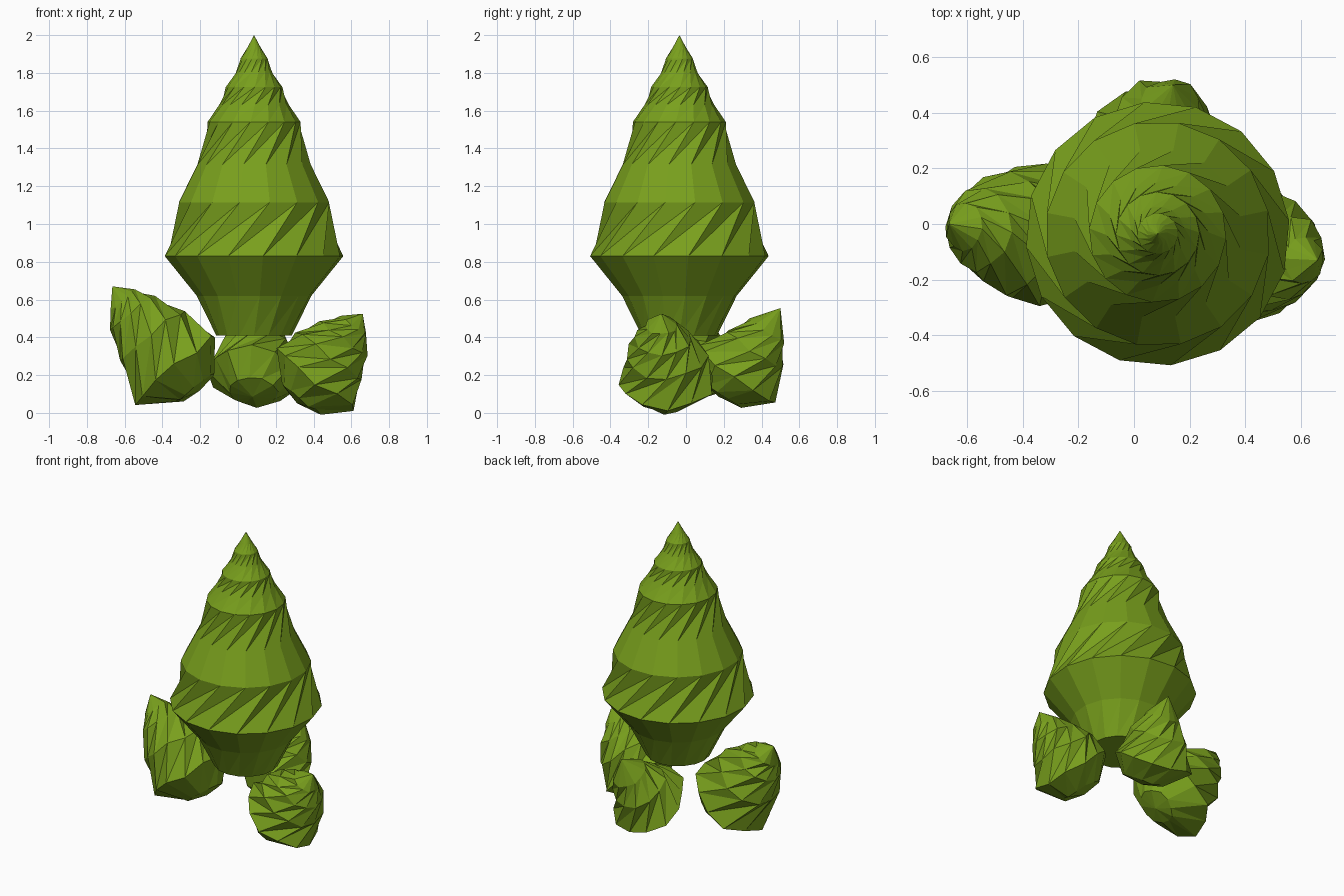
import bpy, bmesh, math, random
from mathutils import Vector

if "Cube" in bpy.data.objects:
    bpy.data.objects.remove(bpy.data.objects["Cube"])

random.seed(4)
green = bpy.data.materials.new("leaf_green")
green.diffuse_color = (0.19, 0.35, 0.012, 1)
green.use_nodes = True
green.node_tree.nodes["Principled BSDF"].inputs["Base Color"].default_value = green.diffuse_color


def twisted_bud(name, rings, tip, sides, twists, jitter=0.0, bulge=0.0):
    """Stack of faceted rings (centre, radius) along an axis, each turned
    against the one below, closed at the base and pointed at the tip."""
    tip = Vector(tip)
    axis = (tip - Vector(rings[0][0])).normalized()
    u = Vector((1, 0, 0)) if axis.z > 0.98 else axis.cross(Vector((0, 0, 1))).normalized()
    v = axis.cross(u)
    bm = bmesh.new()
    loops, turn = [], 0.0
    for (centre, radius), twist in zip(rings, twists):
        turn += twist
        loop = []
        for i in range(sides):
            a = turn + math.tau * i / sides
            r = radius * (1 + random.uniform(-jitter, jitter))
            p = Vector(centre) + r * (math.cos(a) * u + math.sin(a) * v)
            p += axis * random.uniform(-jitter, jitter) * radius
            loop.append(bm.verts.new(p))
        loops.append(loop)
    # Triangulated bands, folded along the slanting diagonal
    for low, high in zip(loops, loops[1:]):
        for i in range(sides):
            j = (i + 1) % sides
            bm.faces.new((low[i], low[j], high[j]))
            bm.faces.new((low[i], high[j], high[i]))
    base = bm.verts.new(Vector(rings[0][0]) - axis * bulge)
    top = bm.verts.new(tip)
    for i in range(sides):
        j = (i + 1) % sides
        bm.faces.new((base, loops[0][j], loops[0][i]))
        bm.faces.new((top, loops[-1][i], loops[-1][j]))
    bmesh.ops.recalc_face_normals(bm, faces=bm.faces)
    mesh = bpy.data.meshes.new(name)
    bm.to_mesh(mesh)
    bm.free()
    mesh.materials.append(green)
    obj = bpy.data.objects.new(name, mesh)
    bpy.context.collection.objects.link(obj)
    return obj


# Tall spiral crown: height, radius, twist from the ring below
cx, cy = 0.085, -0.035
profile = [(0.41, 0.20, 0), (0.62, 0.305, 0.1), (0.83, 0.475, 0.0),
           (1.115, 0.405, 0.5), (1.315, 0.305, 0.0), (1.54, 0.247, 0.5),
           (1.63, 0.185, 0.1), (1.725, 0.15, 0.4), (1.80, 0.098, 0.2),
           (1.875, 0.073, 0.4), (1.935, 0.035, 0.3)]
twisted_bud("spiral_crown", [((cx, cy, z), r) for z, r, _ in profile],
            (cx, cy, 2.0), 16, [t for *_, t in profile])

# Three small leafy buds leaning outward around the base
twists = [0, 0.1, 0.5, 0.45, 0.5]
twisted_bud("left_bud", [((-0.22, -0.04, 0.13), 0.12), ((-0.325, -0.04, 0.23), 0.275),
                         ((-0.455, -0.03, 0.405), 0.215), ((-0.555, -0.02, 0.53), 0.145),
                         ((-0.61, -0.01, 0.595), 0.085)],
            (-0.665, 0.0, 0.67), 12, twists, 0.07, 0.02)
twisted_bud("right_bud", [((0.33, -0.11, 0.075), 0.13), ((0.41, -0.11, 0.175), 0.26),
                          ((0.495, -0.11, 0.30), 0.215), ((0.56, -0.12, 0.395), 0.155),
                          ((0.61, -0.13, 0.465), 0.085)],
            (0.66, -0.13, 0.525), 12, twists, 0.07, 0.03)
twisted_bud("back_bud", [((0.08, 0.19, 0.11), 0.13), ((0.085, 0.28, 0.205), 0.245),
                         ((0.10, 0.365, 0.34), 0.18), ((0.13, 0.43, 0.44), 0.11)],
            (0.14, 0.50, 0.555), 12, twists, 0.06, 0.03)
